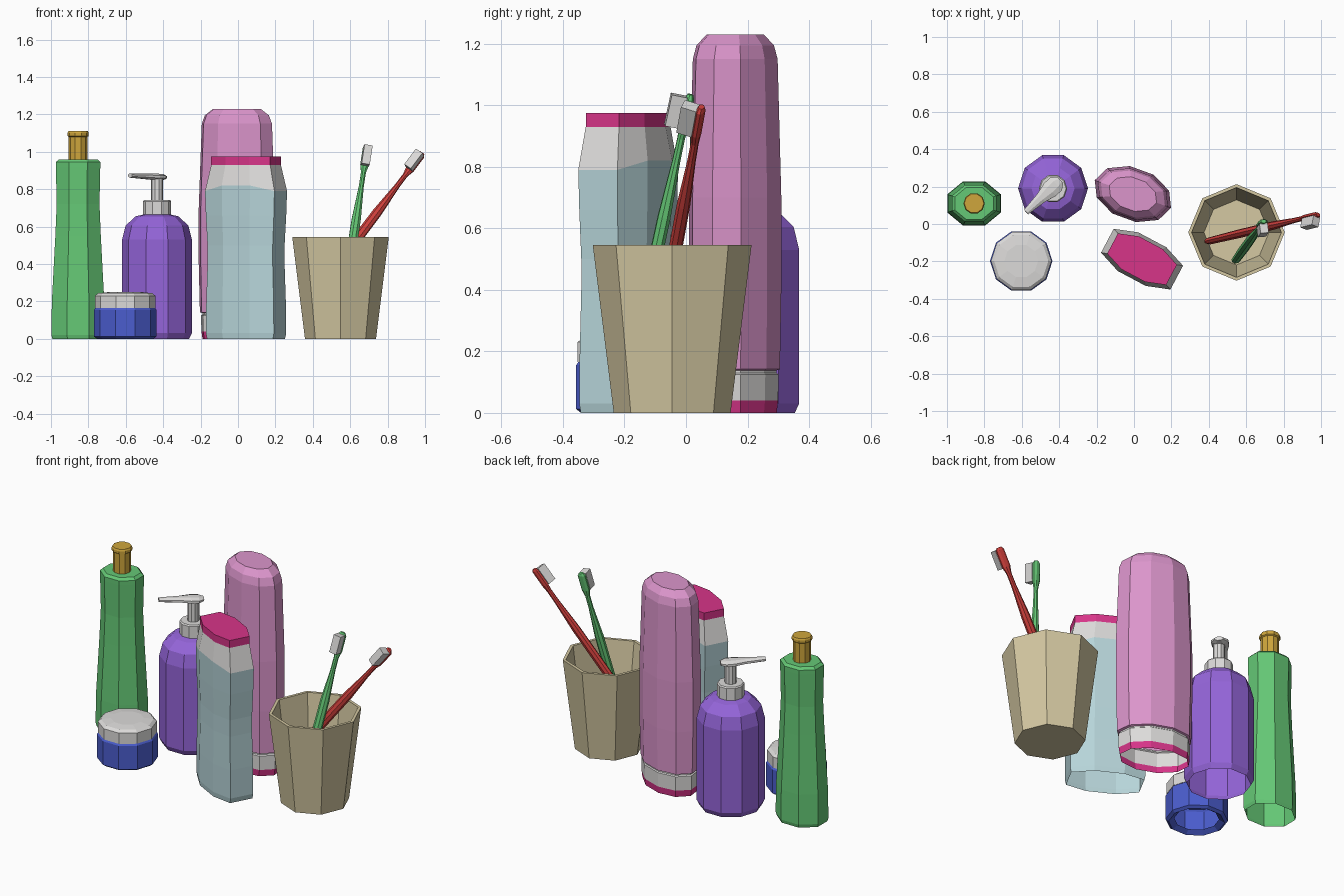
import bpy, bmesh, math
from mathutils import Matrix, Vector

if "Cube" in bpy.data.objects:
    bpy.data.objects.remove(bpy.data.objects["Cube"])


def material(name, rgb):
    m = bpy.data.materials.new(name)
    m.diffuse_color = (*rgb, 1)
    m.use_nodes = True
    m.node_tree.nodes["Principled BSDF"].inputs["Base Color"].default_value = m.diffuse_color
    return m


GREEN = material("green", (0.13, 0.58, 0.18))
PURPLE = material("purple", (0.30, 0.13, 0.70))
PINK = material("pink", (0.71, 0.30, 0.60))
PALE = material("pale blue", (0.47, 0.66, 0.69))
TAN = material("tan", (0.66, 0.58, 0.36))
MAGENTA = material("magenta", (0.68, 0.035, 0.25))
WHITE = material("off white", (0.72, 0.71, 0.70))
GOLD = material("gold", (0.62, 0.38, 0.045))
RED = material("red", (0.62, 0.05, 0.045))
BLUE = material("blue", (0.07, 0.11, 0.62))


def ngon(n, rx=1, ry=None, phase=0):
    """Regular or stretched polygon outline, counter-clockwise."""
    ry = rx if ry is None else ry
    return [(rx * math.cos(phase + math.tau * i / n),
             ry * math.sin(phase + math.tau * i / n)) for i in range(n)]


def loft(name, plan, rows, matrix, top=True, bottom=False):
    """Stack scaled copies of plan. Row: (scale, height, material of the band above, lift of middle points)."""
    bm = bmesh.new()
    mats, rings = [], []
    for row in rows:
        s = row[0] if isinstance(row[0], tuple) else (row[0], row[0])
        lift = row[3] if len(row) > 3 else 0
        rings.append([bm.verts.new((x * s[0], y * s[1], row[1] + (lift if abs(x) < 0.15 else 0)))
                      for x, y in plan])
        if row[2] not in mats:
            mats.append(row[2])
    n = len(plan)
    for a, b, row in zip(rings, rings[1:], rows):
        for i in range(n):
            j = (i + 1) % n
            bm.faces.new((a[i], a[j], b[j], b[i])).material_index = mats.index(row[2])
    if top:
        bm.faces.new(rings[-1]).material_index = mats.index(rows[-1][2])
    if bottom:
        bm.faces.new(rings[0][::-1]).material_index = mats.index(rows[0][2])
    me = bpy.data.meshes.new(name)
    bm.to_mesh(me)
    bm.free()
    for m in mats:
        me.materials.append(m)
    ob = bpy.data.objects.new(name, me)
    ob.matrix_world = matrix
    bpy.context.collection.objects.link(ob)
    return ob


def place(x, y, turn=0):
    return Matrix.Translation((x, y, 0)) @ Matrix.Rotation(math.radians(turn), 4, 'Z')


def frame(origin, z_dir, y_hint):
    """Matrix whose z follows z_dir and whose y leans towards y_hint."""
    z = Vector(z_dir).normalized()
    y = Vector(y_hint)
    y = (y - z * y.dot(z)).normalized()
    rot = Matrix((y.cross(z), y, z)).transposed().to_4x4()
    return Matrix.Translation(origin) @ rot


# Green bottle with gold cap
at = place(-0.855, 0.11)
flat = math.pi / 8
k = 1 / math.cos(flat)
loft("green_bottle", ngon(8, 0.143 * k, 0.118 * k, flat),
     [(0.96, 0, GREEN), (1, 0.02, GREEN), (0.98, 0.2, GREEN), (0.85, 0.55, GREEN), (0.80, 0.72, GREEN),
      (0.83, 0.92, GREEN), (0.83, 0.945, GREEN), (0.72, 0.96, GREEN)], at)
loft("gold_cap", ngon(10), [(0.05, 0.955, GOLD), (0.05, 1.08, GOLD), (0.057, 1.085, GOLD),
                            (0.057, 1.10, GOLD), (0.052, 1.11, GOLD)], at)

# Purple pump bottle
at = place(-0.433, 0.19)
loft("purple_bottle", ngon(10), [(0.172, 0, PURPLE), (0.187, 0.03, PURPLE), (0.187, 0.53, PURPLE),
                                 (0.168, 0.605, PURPLE), (0.115, 0.655, PURPLE), (0.07, 0.665, PURPLE)], at)
loft("pump_collar", ngon(10), [(0.076, 0.66, WHITE), (0.076, 0.735, WHITE), (0.07, 0.742, WHITE),
                               (0.033, 0.742, WHITE), (0.033, 0.86, WHITE)], at)
loft("pump_nozzle", ngon(8, phase=flat),
     [((0.025, 0.012), 0, WHITE), ((0.050, 0.018), 0.03, WHITE), ((0.050, 0.018), 0.075, WHITE),
      ((0.032, 0.016), 0.14, WHITE), ((0.018, 0.012), 0.25, WHITE)],
     frame((-0.395, 0.235, 0.864), (-1, -0.94, 0.05), (0, 0, 1)), bottom=True)

# Cream jar
at = place(-0.603, -0.198)
loft("jar_base", ngon(10), [(0.12, 0.02, BLUE), (0.15, 0, BLUE), (0.167, 0.012, BLUE), (0.167, 0.155, BLUE),
                            (0.16, 0.165, BLUE)], at)
loft("jar_lid", ngon(10), [(0.162, 0.165, WHITE), (0.162, 0.23, WHITE), (0.145, 0.244, WHITE),
                           (0.09, 0.25, WHITE)], at)

# Tall pink bottle standing on its cap
loft("pink_bottle", ngon(10, 0.217, 0.142),
     [(0.90, 0, MAGENTA), (0.93, 0.04, WHITE), (0.94, 0.125, WHITE), (0.90, 0.13, WHITE), (0.90, 0.138, PINK),
      (0.97, 0.142, PINK), (1, 0.4, PINK), (1, 0.7, PINK), (0.92, 1.15, PINK), (0.84, 1.195, PINK),
      (0.62, 1.23, PINK)], place(-0.006, 0.16, -20))

# Pale blue bottle with magenta lid
side = [(0.21, -0.072), (0.21, 0.072), (0.085, 0.117), (-0.085, 0.117)]
plan = side[:] + [(-0.21, 0.072), (-0.21, -0.072), (-0.085, -0.117), (0.085, -0.117)]
loft("pale_bottle", plan,
     [(0.95, 0, PALE), (0.98, 0.03, PALE), (0.97, 0.2, PALE), (0.94, 0.40, PALE), (0.94, 0.5, PALE),
      (0.98, 0.66, PALE), (1, 0.79, WHITE, 0.03), (0.85, 0.93, MAGENTA), (0.85, 0.975, MAGENTA)],
     place(0.043, -0.188, -28))

# Tan cup
loft("cup", ngon(8), [(0.19, 0, TAN), (0.258, 0.545, TAN), (0.24, 0.545, TAN), (0.174, 0.03, TAN)],
     place(0.548, -0.045), bottom=True)


# Toothbrushes leaning in the cup
def brush(name, mat, foot, tip, bristle_dir):
    foot, axis = Vector(foot), Vector(tip) - Vector(foot)
    L = axis.length
    m = frame(foot, axis, -Vector(bristle_dir))
    loft(name + "_handle", ngon(8, phase=flat),
         [((0.012, 0.010), 0, mat), ((0.024, 0.018), 0.03, mat), ((0.028, 0.022), L * 0.3, mat),
          ((0.026, 0.022), L * 0.6, mat), ((0.014, 0.014), L * 0.78, mat), ((0.014, 0.013), L - 0.15, mat),
          ((0.025, 0.015), L - 0.11, mat), ((0.025, 0.015), L - 0.015, mat), ((0.014, 0.010), L, mat)],
         m, bottom=True)
    w = 0.022
    loft(name + "_bristles", [(-w, -0.062), (w, -0.062), (w, -0.01), (-w, -0.01)],
         [(1, L - 0.115, WHITE), (1, L - 0.01, WHITE)], m, bottom=True)


brush("green_brush", GREEN, (0.54, -0.2, 0.04), (0.693, 0.015, 1.035), (0.1, -1, 0.1))
brush("red_brush", RED, (0.385, -0.095, 0.2), (0.985, 0.05, 0.995), (-0.15, -1, 0.35))
